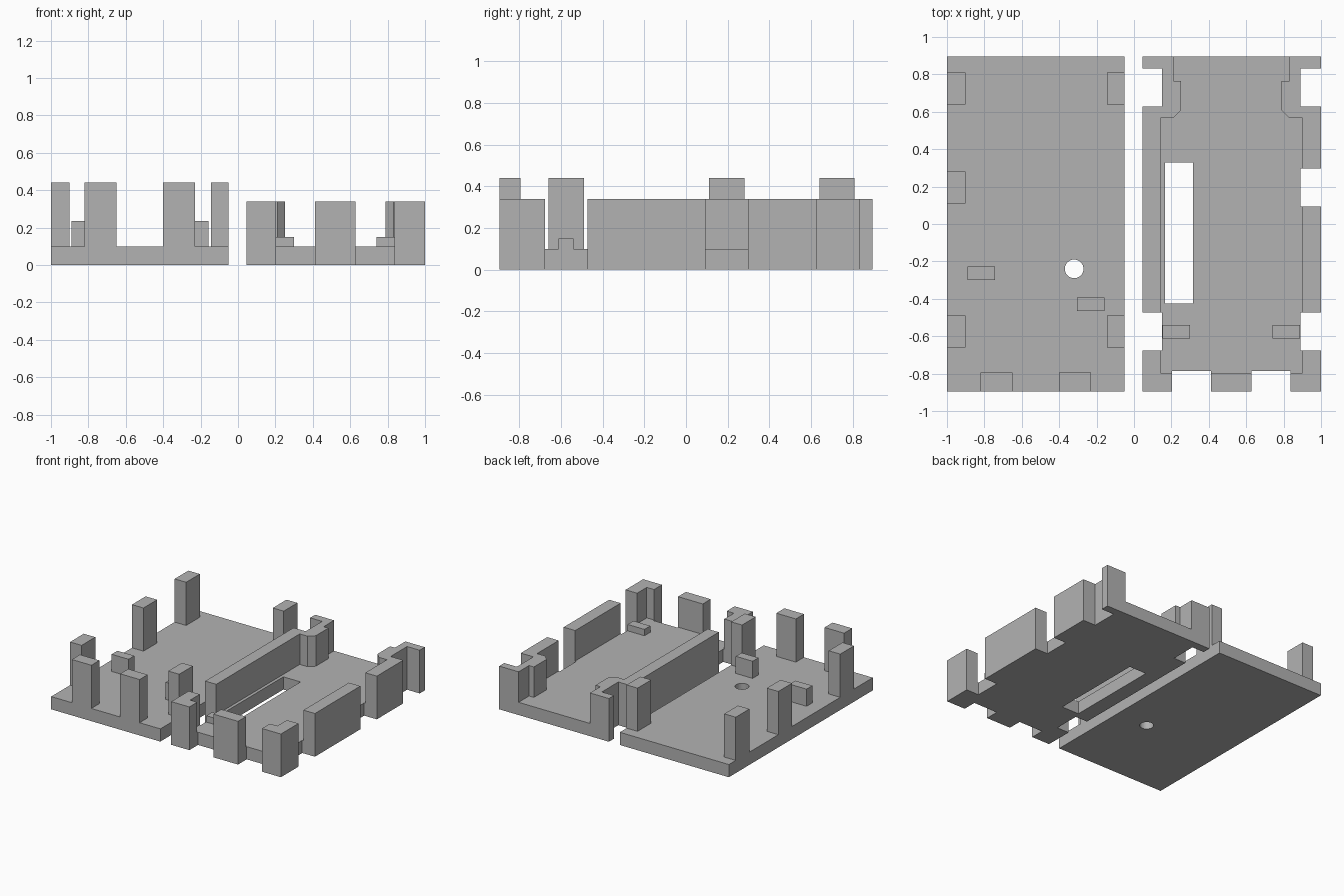
import bpy
import bmesh
import math

cube = bpy.data.objects.get("Cube")
if cube:
    bpy.data.objects.remove(cube, do_unlink=True)

grey = bpy.data.materials.new("plain grey")
grey.use_nodes = True
grey.diffuse_color = (0.45, 0.45, 0.45, 1)
grey.node_tree.nodes["Principled BSDF"].inputs["Base Color"].default_value = (0.45, 0.45, 0.45, 1)

BACK, FRONT = 0.895, -0.895
FLOOR, WALL_TOP, POST_TOP = 0.1, 0.34, 0.44
TRAY_LEFT, TRAY_RIGHT = 0.045, 1.0


def rect(x0, x1, y0, y1):
    return [(x0, y0), (x1, y0), (x1, y1), (x0, y1)]


def prisms(name, outlines, z0, z1):
    """One object made of outlines extruded from z0 to z1."""
    bm = bmesh.new()
    for outline in outlines:
        face = bm.faces.new([bm.verts.new((x, y, z0)) for x, y in outline])
        ext = bmesh.ops.extrude_face_region(bm, geom=[face])
        top = [v for v in ext["geom"] if isinstance(v, bmesh.types.BMVert)]
        bmesh.ops.translate(bm, verts=top, vec=(0, 0, z1 - z0))
    bmesh.ops.recalc_face_normals(bm, faces=bm.faces)
    mesh = bpy.data.meshes.new(name)
    bm.to_mesh(mesh)
    bm.free()
    mesh.materials.append(grey)
    obj = bpy.data.objects.new(name, mesh)
    bpy.context.collection.objects.link(obj)
    return obj


def cut(obj, outlines):
    """Cut vertical openings right through an object."""
    cutter = prisms("cutter", outlines, -0.2, 0.6)
    cutter.hide_render = True
    mod = obj.modifiers.new("openings", "BOOLEAN")
    mod.operation = "DIFFERENCE"
    mod.solver = "EXACT"
    mod.object = cutter
    bpy.context.view_layer.objects.active = obj
    bpy.ops.object.modifier_apply(modifier=mod.name)
    bpy.data.objects.remove(cutter, do_unlink=True)


# Lid plate with a round hole
lid = prisms("lid_plate", [rect(-1, -0.05, FRONT, BACK)], 0, FLOOR)
steps = 32
cut(lid, [[(-0.32 + 0.05 * math.cos(math.tau * i / steps),
            -0.24 + 0.05 * math.sin(math.tau * i / steps)) for i in range(steps)]])

# Lid posts along the sides and the front
posts = [rect(-1, -0.9, y, y + 0.17) for y in (0.64, 0.11, -0.66)]
posts += [rect(-0.145, -0.05, y, y + 0.17) for y in (0.64, -0.66)]
posts += [rect(x, x + 0.17, FRONT, -0.795) for x in (-0.82, -0.4)]
for i, post in enumerate(posts):
    prisms(f"lid_post_{i + 1}", [post], FLOOR, POST_TOP)

# Short lid pegs
for i, (x, y) in enumerate([(-0.89, -0.3), (-0.305, -0.465)]):
    prisms(f"lid_peg_{i + 1}", [rect(x, x + 0.147, y, y + 0.072)], FLOOR, 0.235)

# Notches shared by the tray floor and walls
notches = [rect(-0.02, 0.15, y, y + 0.205) for y in (0.627, -0.677)]
notches += [rect(0.89, 1.1, y, y + 0.205) for y in (0.627, 0.093, -0.677)]
notches += [rect(x, x + 0.213, -1, -0.787) for x in (0.203, 0.625)]
notches[-2] = rect(0.203, 0.412, -1, -0.787)
notches[-1] = rect(0.627, 0.836, -1, -0.787)

# Tray floor with a long slot
floor = prisms("tray_floor", [rect(TRAY_LEFT, TRAY_RIGHT, FRONT, BACK)], 0, FLOOR)
cut(floor, notches + [rect(0.165, 0.315, -0.425, 0.328)])

# Tray wall: U shape, thickened by the open back corners
inner = [(0.21, BACK), (0.21, 0.765), (0.252, 0.765), (0.252, 0.608),
         (0.21, 0.567), (0.141, 0.567), (0.141, -0.797)]
mid = 1.041
inner_right = [(mid - x, y) for x, y in reversed(inner)]
outer = [(TRAY_RIGHT, BACK), (TRAY_RIGHT, FRONT), (TRAY_LEFT, FRONT), (TRAY_LEFT, BACK)]
wall = prisms("tray_wall", [inner + inner_right + outer], FLOOR, WALL_TOP)
cut(wall, notches)

# Low tray pegs
for i, x in enumerate((0.153, 0.74)):
    prisms(f"tray_peg_{i + 1}", [rect(x, x + 0.147, -0.613, -0.54)], FLOOR, 0.15)
